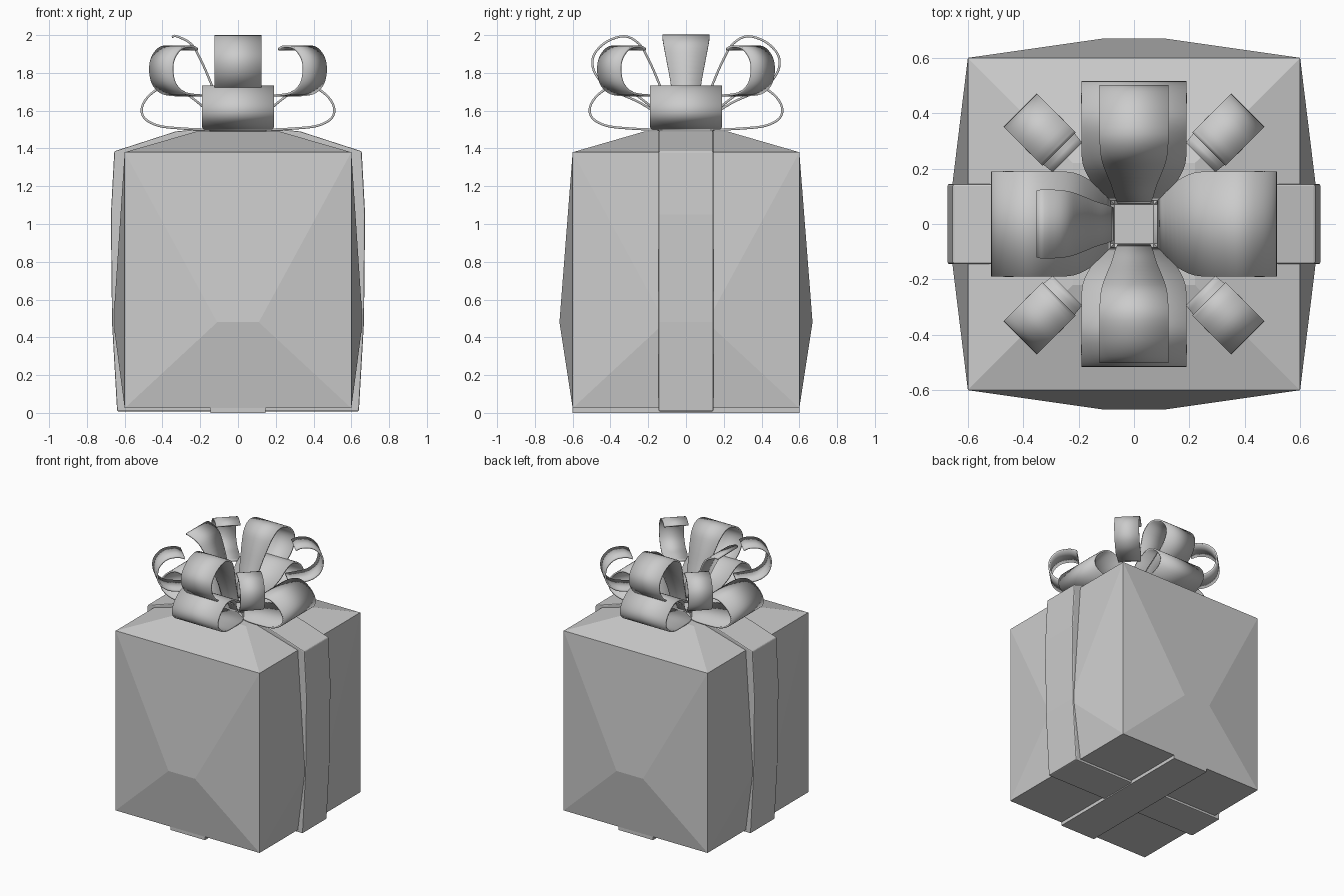
import bpy, bmesh, math
from mathutils import Vector, Matrix

if "Cube" in bpy.data.objects:
    bpy.data.objects.remove(bpy.data.objects["Cube"])


def make_object(name, bm):
    bmesh.ops.recalc_face_normals(bm, faces=bm.faces)
    me = bpy.data.meshes.new(name)
    bm.to_mesh(me)
    bm.free()
    ob = bpy.data.objects.new(name, me)
    bpy.context.collection.objects.link(ob)
    return ob


def smooth(ob, deg=35):
    bpy.ops.object.select_all(action='DESELECT')
    ob.select_set(True)
    bpy.context.view_layer.objects.active = ob
    bpy.ops.object.shade_smooth_by_angle(angle=math.radians(deg))


def catmull(points, steps=4):
    pts = [Vector(p) for p in points]
    pts = [2 * pts[0] - pts[1]] + pts + [2 * pts[-1] - pts[-2]]
    out = []
    for a, b, c, d in zip(pts, pts[1:], pts[2:], pts[3:]):
        for i in range(steps):
            t = i / steps
            out.append(0.5 * (2 * b + (c - a) * t + (2 * a - 5 * b + 4 * c - d) * t * t
                              + (3 * b - a - 3 * c + d) * t ** 3))
    return out + [pts[-2]]


def strip(name, points, angle):
    """Ribbon through (radius, height, half width) points, turned about z."""
    bm = bmesh.new()
    rows = [(bm.verts.new((r, -w, z)), bm.verts.new((r, w, z))) for r, z, w in catmull(points)]
    for (a, b), (c, d) in zip(rows, rows[1:]):
        bm.faces.new((a, b, d, c))
    bmesh.ops.rotate(bm, verts=bm.verts, matrix=Matrix.Rotation(math.radians(angle), 3, 'Z'))
    ob = make_object(name, bm)
    mod = ob.modifiers.new("thickness", 'SOLIDIFY')
    mod.thickness = 0.012
    mod.offset = 0
    smooth(ob)


# Box with puffed-out faceted sides and raised top
bm = bmesh.new()
S, T = 0.6, 0.11
low, high, cap, side = [], [], [], []
for k in range(4):
    rot = Matrix.Rotation(k * math.pi / 2, 3, 'Z')
    low.append(bm.verts.new(rot @ Vector((-S, -S, 0.025))))
    high.append(bm.verts.new(rot @ Vector((-S, -S, 1.38))))
    cap.append(bm.verts.new(rot @ Vector((-0.22, -0.22, 1.49))))
    out = -0.67 if k % 2 == 0 else -0.66
    side.append([bm.verts.new(rot @ Vector((x, out, 0.48))) for x in (-T, T)])
for k in range(4):
    n = (k + 1) % 4
    a, b = side[k]
    bm.faces.new((low[k], low[n], b, a))
    bm.faces.new((a, b, high[n], high[k]))
    bm.faces.new((low[k], a, high[k]))
    bm.faces.new((low[n], high[n], b))
    bm.faces.new((high[k], high[n], cap[n], cap[k]))
bm.faces.new(cap)
bm.faces.new(low[::-1])
make_object("gift_box", bm)

# Ribbon band wrapped over the top and both sides
half = [(0.64, 0.008), (0.667, 0.48), (0.673, 1.05), (0.655, 1.385), (0.33, 1.49), (0.2, 1.503)]
outline = half + [(-x, z) for x, z in reversed(half)]
bm = bmesh.new()
face = bm.faces.new([bm.verts.new((x, -0.145, z)) for x, z in outline])
new = bmesh.ops.extrude_face_region(bm, geom=[face])
bmesh.ops.translate(bm, vec=(0, 0.29, 0), verts=[g for g in new["geom"] if isinstance(g, bmesh.types.BMVert)])
band = make_object("ribbon_band", bm)
bev = band.modifiers.new("soft_edge", 'BEVEL')
bev.width = 0.007
bev.segments = 2
bev.limit_method = 'ANGLE'
bev.angle_limit = math.radians(50)

# Crossing ribbon, seen only underneath
bm = bmesh.new()
bmesh.ops.create_cube(bm, size=1, matrix=Matrix.Translation((0, 0, 0.02)) @ Matrix.Diagonal((0.29, 1.2, 0.04, 1)))
make_object("ribbon_bottom_cross", bm)

# Bow: four wide lower loops
lower = [(0.07, 1.5, 0.1), (0.17, 1.5, 0.16), (0.3, 1.506, 0.18), (0.42, 1.52, 0.19),
         (0.495, 1.56, 0.19), (0.508, 1.62, 0.19), (0.465, 1.685, 0.19), (0.39, 1.727, 0.19),
         (0.31, 1.71, 0.19), (0.22, 1.65, 0.185), (0.15, 1.585, 0.15), (0.09, 1.51, 0.1)]
for i in range(4):
    strip(f"lower_loop_{i + 1}", lower, 90 * i)

# Two closed upper loops and one open strand
upper = [(0.08, 1.52, 0.06), (0.105, 1.64, 0.07), (0.145, 1.75, 0.082), (0.2, 1.875, 0.105),
         (0.25, 1.955, 0.12), (0.325, 1.994, 0.125), (0.42, 1.965, 0.125), (0.485, 1.9, 0.125),
         (0.493, 1.83, 0.125), (0.455, 1.76, 0.125), (0.37, 1.7, 0.12), (0.24, 1.64, 0.1),
         (0.1, 1.55, 0.07)]
strip("upper_loop_front", upper, -90)
strip("upper_loop_back", upper, 90)
strip("upper_strand", upper[:6] + [(0.35, 1.99, 0.12)], 180)

# Four diagonal curls
curl = [(0.385, 1.925, 0.085), (0.43, 1.94, 0.085), (0.505, 1.93, 0.085), (0.56, 1.88, 0.085),
        (0.575, 1.815, 0.085), (0.555, 1.745, 0.085), (0.5, 1.7, 0.085), (0.43, 1.685, 0.085),
        (0.34, 1.68, 0.075)]
for i in range(4):
    strip(f"diagonal_curl_{i + 1}", curl, 45 + 90 * i)
